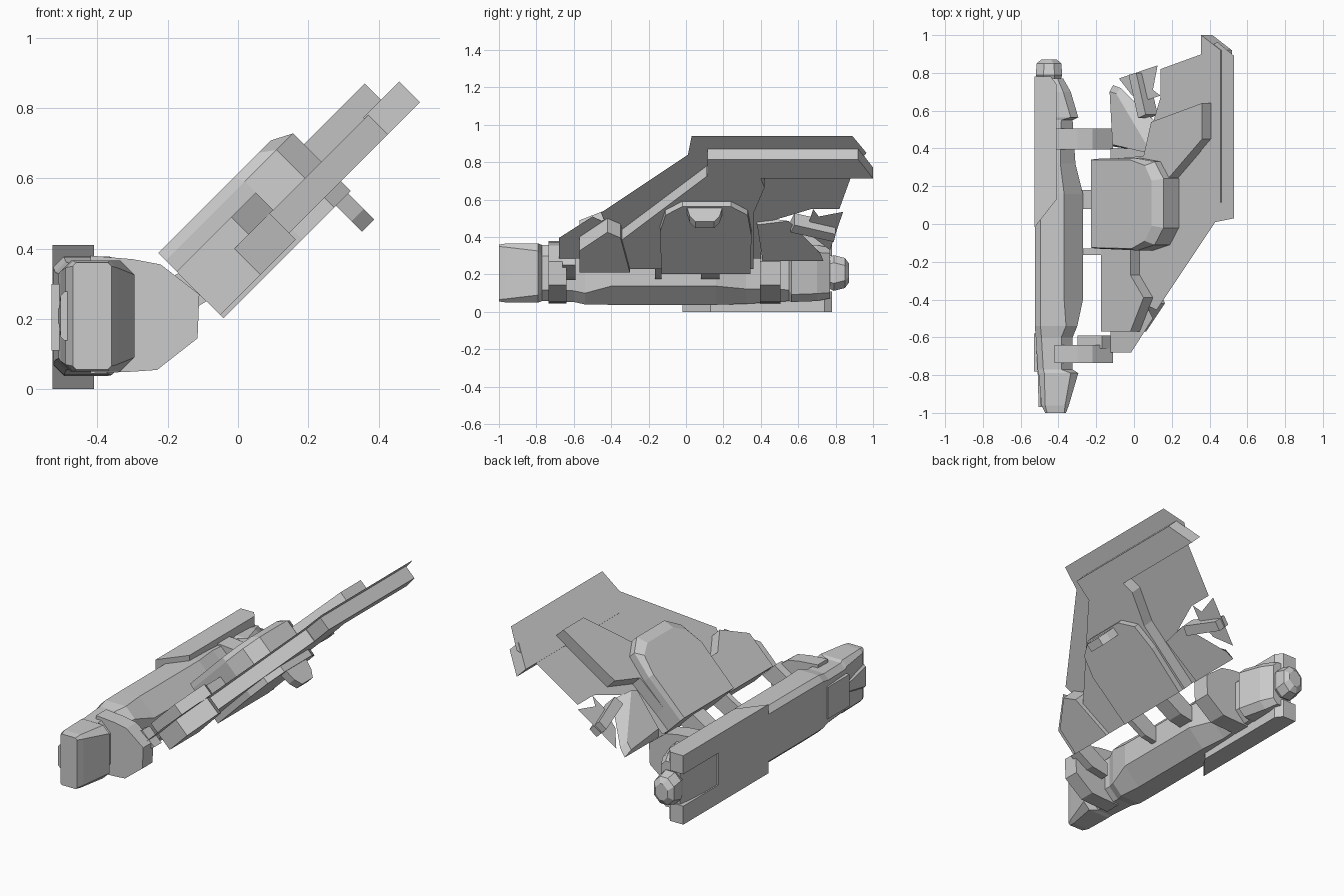
import bpy, bmesh
from math import sqrt

R2 = sqrt(2)
MID = 0.29   # distance of the wing sheet from the 45 degree line


def loft(name, rings):
    """Join rings of equal length and cap both ends; a single ring gives a flat sheet."""
    bm = bmesh.new()
    vs = [[bm.verts.new(p) for p in r] for r in rings]
    n = len(vs[0])
    for a, b in zip(vs, vs[1:]):
        for i in range(n):
            bm.faces.new((a[i], a[(i + 1) % n], b[(i + 1) % n], b[i]))
    bm.faces.new(vs[0])
    if len(vs) > 1:
        bm.faces.new(vs[-1][::-1])
    bmesh.ops.recalc_face_normals(bm, faces=bm.faces)
    me = bpy.data.meshes.new(name)
    bm.to_mesh(me)
    bm.free()
    ob = bpy.data.objects.new(name, me)
    bpy.context.collection.objects.link(ob)
    return ob


def on_wing(pts, n):
    """Plan points of the 45 degree sheet, moved to height n along its normal."""
    d = (n - MID) / R2
    return [(x - d, y, x + 0.41 + d) for x, y in pts]


def wing_slab(name, pts, *levels):
    return loft(name, [on_wing(pts, n) for n in levels])


def prism_z(name, pts, z0, z1):
    return loft(name, [[(x, y, z) for x, y in pts] for z in (z0, z1)])


def prism_y(name, pts, y0, y1):
    return loft(name, [[(x, y, z) for x, z in pts] for y in (y0, y1)])


def box(name, x0, x1, y0, y1, z0, z1):
    return prism_z(name, [(x0, y0), (x1, y0), (x1, y1), (x0, y1)], z0, z1)


def hull_ring(y, x0, x1, h, cl, cr):
    """Eight-sided section about z = 0.208 with separate left and right chamfers."""
    c = 0.208
    return [(x0, y, c - h + cl), (x0 + cl, y, c - h), (x1 - cr, y, c - h), (x1, y, c - h + cr),
            (x1, y, c + h - cr), (x1 - cr, y, c + h), (x0 + cl, y, c + h), (x0, y, c + h - cl)]


# Long hull
loft("hull", [hull_ring(*r) for r in [
    (-1.0, -0.47, -0.36, 0.152, .01, .01), (-0.96, -0.49, -0.345, 0.158, .02, .02),
    (-0.79, -0.505, -0.295, 0.158, .03, .04), (-0.77, -0.51, -0.325, 0.15, .03, .06),
    (-0.60, -0.52, -0.325, 0.155, .03, .06), (-0.54, -0.525, -0.30, 0.168, .03, .06),
    (-0.40, -0.525, -0.27, 0.17, .03, .10), (0.16, -0.525, -0.27, 0.17, .03, .10),
    (0.32, -0.52, -0.31, 0.165, .03, .08), (0.55, -0.52, -0.325, 0.15, .03, .06),
    (0.565, -0.52, -0.295, 0.155, .03, .04), (0.70, -0.51, -0.335, 0.15, .03, .04),
    (0.77, -0.50, -0.375, 0.135, .03, .03)]])
loft("tail_nozzle", [hull_ring(*r) for r in [
    (0.74, -0.50, -0.395, 0.07, .03, .03), (0.79, -0.52, -0.38, 0.095, .04, .04),
    (0.85, -0.515, -0.385, 0.08, .04, .04), (0.872, -0.49, -0.41, 0.05, .03, .03)]])

# Armour on the outer side: notched plate and rear prongs
prism_z("outer_plate", [(-.528, -.02), (-.41, .13), (-.41, .45), (-.528, .45)], 0.0, 0.41)
for nm, z0, z1 in (("lower", 0.0, 0.11), ("upper", 0.30, 0.41)):
    prism_z(nm + "_prong", [(-.528, .44), (-.41, .44), (-.41, .74), (-.44, .78), (-.528, .78)], z0, z1)
box("side_hatch", -.53, -.49, -.78, -.58, .11, .30)
loft("nose_fin", [hull_ring(-.97, -.505, -.47, .07, .012, .012),
                  hull_ring(-.78, -.51, -.47, .03, .01, .01)])

# Clamps joining hull and wing
clamp = [(-.42, .045), (-.30, .05), (-.23, .055), (-.115, .145), (-.11, .27), (-.22, .355), (-.30, .37), (-.42, .38)]
prism_y("front_clamp", clamp, -.735, -.64)
prism_y("rear_clamp", clamp, .395, .505)
for i, (y0, y1) in enumerate(((-.66, -.59), (-.165, -.13), (.08, .18))):
    prism_y("link_%d" % i, [(-.30, .17), (-.19, .19), (-.09, .25), (-.17, .33), (-.30, .25)], y0, y1)

# Thin main wing sheet
wing_slab("wing_sheet", [
    (-.125, -.68), (-.015, -.68), (.10, -.50), (.065, -.43), (.12, -.455), (.43, .01), (.53, .03),
    (.53, .89), (.44, .965), (.36, .90), (.14, .82), (.14, .67), (.06, .40), (-.125, .40)], MID)
wing_slab("wing_tip_bar", [(.359, .115), (.462, .115), (.462, .92), (.359, 1.0)], .211, .295)

# Raised upper armour
wing_slab("upper_armour", [
    (-.125, -.57), (.03, -.57), (.10, -.39), (.03, -.27), (.03, -.13), (.20, .0), (.23, .24),
    (.41, .45), (.41, .64), (.14, .54), (.10, .36), (-.125, .34)], MID, .36)

# Central pods above and below the sheet
pod = [(-.125, .345), (.08, .35), (.19, .33), (.237, .24), (.237, -.02), (.19, -.11), (.10, -.14), (-.125, -.13)]
pod_top = [(-.125, .34), (.08, .34), (.16, .31), (.195, .23), (.195, -.01), (.16, -.09), (.09, -.13), (-.125, -.125)]
loft("upper_pod", [on_wing(pod, MID), on_wing(pod, .404), on_wing(pod_top, .435)])
wing_slab("lower_pod", pod, .172, MID)

# Gun fin below the lower pod
loft("lower_fin", [on_wing([(.195, y0), (.23, y0), (.23, y1), (.195, y1)], n)
                   for n, y0, y1 in ((.20, .0, .20), (.11, .02, .18), (.067, .05, .15))])

# Lower armour
wing_slab("lower_armour", [
    (-.125, -.30), (.01, -.37), (.37, .11), (.36, .40), (.31, .42), (.17, .36), (-.125, .36)], .211, MID)
wing_slab("lower_nose_armour", [
    (-.125, -.57), (-.01, -.57), (.09, -.42), (.06, -.35), (-.125, -.30)], .185, MID)

# Rear flap, wedge and slanted bar
wing_slab("rear_flap", [(.125, .84), (-.08, .77), (-.01, .68), (.08, .66), (.14, .68), (.10, .71)], MID)
loft("rear_wedge", [on_wing([(-.125, .735), (-.085, .72), (.09, .55), (.07, .38), (-.125, .41)], .27),
                    on_wing([(-.115, .70), (-.08, .69), (.08, .42), (.07, .38), (-.10, .42)], .31)])
wing_slab("slanted_bar", [(.0, .79), (.04, .80), (.09, .58), (.05, .56)], .24, .33)
